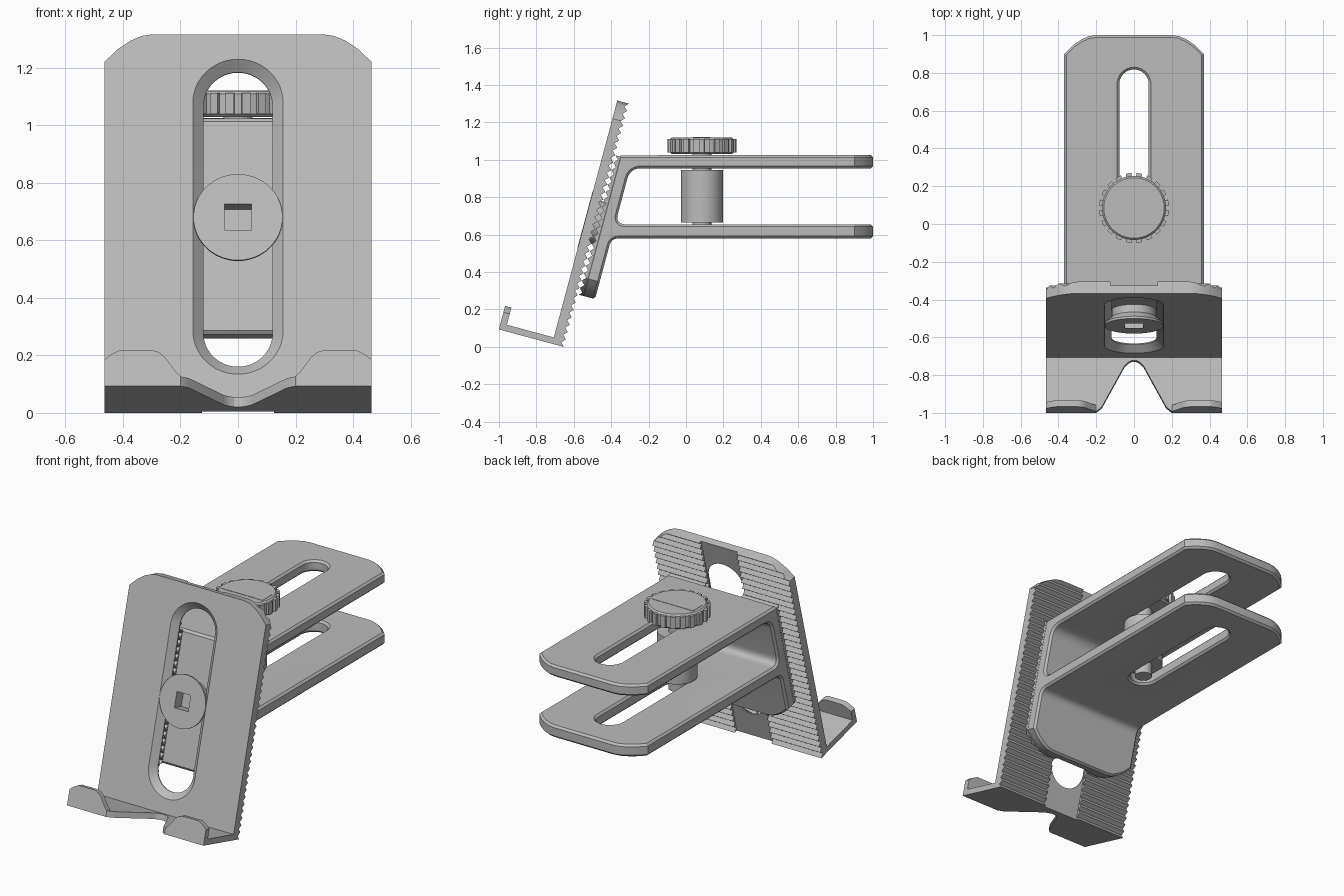
import bpy, bmesh, math
from mathutils import Matrix, Vector

if "Cube" in bpy.data.objects:
    bpy.data.objects.remove(bpy.data.objects["Cube"])

grey = bpy.data.materials.new("light grey")
grey.use_nodes = True
COLOUR = (0.5, 0.5, 0.5, 1)
grey.diffuse_color = COLOUR
grey.node_tree.nodes["Principled BSDF"].inputs["Base Color"].default_value = COLOUR

# Frame of the leaning plate: y = 0 is its back, z runs up along it
TILT = Matrix.Translation((0, -0.653, 0)) @ Matrix.Rotation(math.radians(-15), 4, 'X')
PITCH = 0.0408
CORNER = [(0, .1), (.045, .055), (.09, .024), (.13, .006), (.17, 0)]


def loft(name, *shells, tilt=False):
    """Skin each list of rings into a closed shell, all in one object."""
    bm = bmesh.new()
    for rings in shells:
        vs = [[bm.verts.new(p) for p in ring] for ring in rings]
        n = len(vs[0])
        for a, b in zip(vs, vs[1:]):
            for i in range(n):
                j = (i + 1) % n
                bm.faces.new((a[i], a[j], b[j], b[i]))
        bm.faces.new(vs[0])
        bm.faces.new(vs[-1])
    if tilt:
        bmesh.ops.transform(bm, matrix=TILT, verts=bm.verts)
    bmesh.ops.recalc_face_normals(bm, faces=bm.faces)
    me = bpy.data.meshes.new(name)
    bm.to_mesh(me)
    bm.free()
    me.materials.append(grey)
    ob = bpy.data.objects.new(name, me)
    bpy.context.collection.objects.link(ob)
    return ob


def ring(poly, axis, a):
    if axis == 'x':
        return [(a, p, q) for p, q in poly]
    if axis == 'y':
        return [(p, a, q) for p, q in poly]
    return [(p, q, a) for p, q in poly]


def prism(poly, axis, a, b):
    return [ring(poly, axis, a), ring(poly, axis, b)]


def box(x, y, z):
    return prism([(x[0], y[0]), (x[1], y[0]), (x[1], y[1]), (x[0], y[1])], 'z', *z)


def circle(r, cx=0, cy=0, n=64):
    return [(cx + r * math.cos(t * math.tau / n), cy + r * math.sin(t * math.tau / n)) for t in range(n)]


def stadium(r, lo, hi, n=24):
    arc = [(r * math.cos(math.pi * i / n), r * math.sin(math.pi * i / n)) for i in range(n + 1)]
    return [(x, hi + y) for x, y in arc] + [(-x, lo - y) for x, y in arc]


def rounded(w, lo, hi, s=1):
    """Strip outline with two eased corners at its far end."""
    right = [(w - dx, hi - s * dy) for dx, dy in CORNER]
    return [(-w, lo), (w, lo)] + right + [(-x, y) for x, y in reversed(right)]


def teeth(first, count, tip, valley):
    return [(valley if i % 2 else tip, (first + i / 2) * PITCH) for i in range(2 * count + 1)]


def fillet(a, b, c, r, n=8):
    a, b, c = Vector(a), Vector(b), Vector(c)
    p, q = b + (a - b).normalized() * r, b + (c - b).normalized() * r
    return [tuple(p * (1 - t) ** 2 + b * 2 * t * (1 - t) + q * t * t) for t in (i / n for i in range(n + 1))]


def apply(ob, mod):
    bpy.context.view_layer.objects.active = ob
    bpy.ops.object.modifier_apply(modifier=mod.name)


def boolean(ob, cutter, op='DIFFERENCE'):
    mod = ob.modifiers.new("cut", 'BOOLEAN')
    mod.operation, mod.solver, mod.object = op, 'EXACT', cutter
    apply(ob, mod)
    bpy.data.objects.remove(cutter)


# Leaning back plate: toothed back, eased top corners, countersunk slot
profile = [(-.065, 0)] + teeth(0, 34, 0, -.02) + [(-.065, 34 * PITCH)]
plate = loft("back_plate", prism(profile, 'x', -.5, .5), tilt=True)
boolean(plate, loft("c", prism(rounded(.465, -.1, 1.346), 'y', -.2, .2), tilt=True), 'INTERSECT')
boolean(plate, loft("c", box((-.125, .125), (-.021, .1), (-.1, 1.5)), tilt=True))
steps = [(-.085, .177), (-.0275, .12), (.05, .12)]
boolean(plate, loft("c", [ring(stadium(r, .279, 1.099), 'y', d) for d, r in steps], tilt=True))

# Shelf with a V notch
half = [(.465, -.03), (.465, -.36), (.2, -.36), (.17, -.335), (.05, -.11), (.03, -.09), (.012, -.081)]
outline = half + [(-x, y) for x, y in reversed(half)]
parts = [loft("shelf", prism(outline, 'z', 0, .035), tilt=True)]

# Two lips at the front edge of the shelf
lip = [(.465, .001), (.465, .095), (.44, .115), (.41, .13), (.3, .13), (.275, .122), (.255, .105),
       (.215, .05), (.2, .035), (.2, .001)]
for side, s in (("left", 1), ("right", -1)):
    poly = [(s * x, z) for x, z in lip]
    parts.append(loft(side + "_lip", prism(poly, 'y', -.36, -.325), tilt=True))


def on_leg(d, v):
    p = TILT @ Vector((0, d, v))
    return (p.y, p.z)


def inner(z):
    """Point on the rear of the leg at height z."""
    return on_leg(.095, (z + .095 * math.sin(math.radians(15))) / math.cos(math.radians(15)))


# Bracket: leaning leg with two horizontal arms
END = 1.05
top, mid, low, foot = inner(.955), inner(.655), inner(.58), on_leg(.095, .25)
profile = [on_leg(.02, 1.066), (END, 1.025), (END, .955)]
profile += fillet((END, .955), top, mid, .06) + fillet(top, mid, (END, .655), .06)
profile += [(END, .655), (END, .58)] + fillet((END, .58), low, foot, .04)
profile += [foot, on_leg(.02, .25)]
bracket = loft("bracket", prism(profile, 'x', -.4, .4))


def leg_outline():
    return loft("c", prism(rounded(.375, 3, .29, -1), 'y', -1, 3), tilt=True)


boolean(bracket, loft("c", prism(rounded(.37, -1, 1.0), 'z', -1, 2)), 'INTERSECT')
boolean(bracket, leg_outline(), 'INTERSECT')
boolean(bracket, loft("c", prism(stadium(.078, .085, .74), 'z', .5, 1.1)))
bev = bracket.modifiers.new("edges", 'BEVEL')
bev.width, bev.segments, bev.use_clamp_overlap = .012, 1, False
bev.limit_method, bev.angle_limit = 'ANGLE', math.radians(50)
apply(bracket, bev)

# Toothed strips on the front of the leg
for side, s in (("left", 1), ("right", -1)):
    poly = [(.03, 7 * PITCH)] + teeth(7, 19, .001, .02) + [(.03, 26 * PITCH)]
    strip = loft(side + "_leg_teeth", prism(poly, 'x', s * .125, s * .37), tilt=True)
    boolean(strip, leg_outline(), 'INTERSECT')
    parts.append(strip)

# Countersunk clamp bolt with a square socket
V = .687
steps = [(-.067, .155), (-.055, .155), (-.022, .118), (.05, .118)]
bolt = loft("clamp_bolt", [ring(circle(r, 0, V), 'y', d) for d, r in steps], tilt=True)
boolean(bolt, loft("c", box((-.047, .047), (-.1, .003), (V - .047, V + .047)), tilt=True))

# Knob with grip ribs, spacer and screw between the arms
Y = .085
steps = [(1.03, .16), (1.04, .17), (1.11, .17), (1.12, .16)]
parts.append(loft("knob", [ring(circle(r, 0, Y), 'z', z) for z, r in steps]))
ribs = []
for i in range(20):
    turn = Matrix.Translation((0, Y, 0)) @ Matrix.Rotation((i + .5) * math.tau / 20, 4, 'Z')
    ribs.append([[turn @ Vector(p) for p in r] for r in box((.15, .185), (-.015, .015), (1.04, 1.112))])
parts.append(loft("knob_ribs", *ribs))
parts.append(loft("knob_inlay", box((-.14, .14), (Y - .047, Y + .047), (1.115, 1.122))))
parts.append(loft("spacer", prism(circle(.1125, 0, Y), 'z', .665, .945)))
parts.append(loft("screw", prism(circle(.05, 0, Y), 'z', .59, 1.04)))

# Smooth curved faces, keep edges crisp
bpy.ops.object.select_all(action='DESELECT')
for ob in parts + [plate, bracket, bolt]:
    ob.select_set(True)
bpy.context.view_layer.objects.active = plate
bpy.ops.object.shade_smooth_by_angle(angle=math.radians(25))
